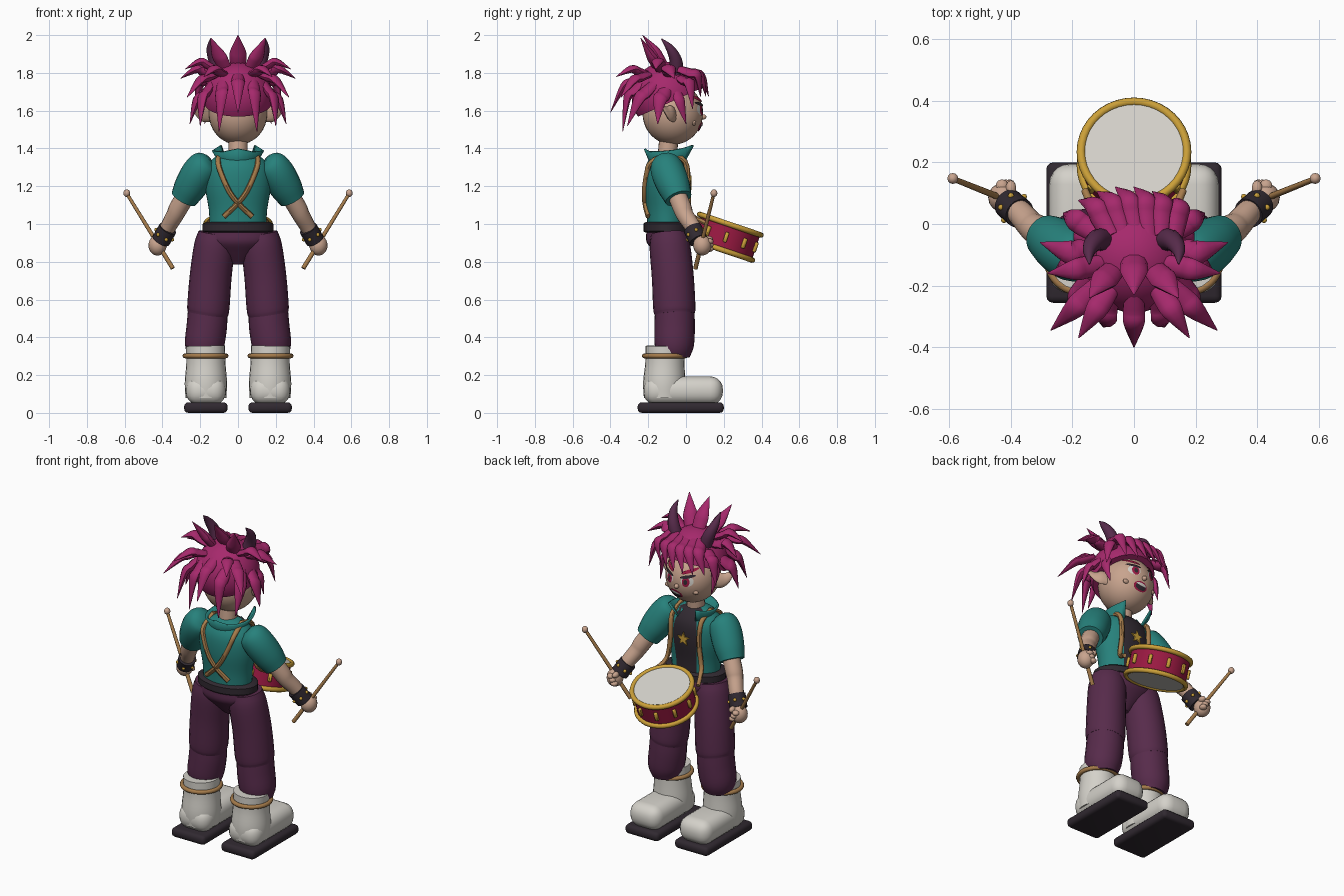
import bpy, bmesh, math
from mathutils import Vector, Matrix

if "Cube" in bpy.data.objects:
    bpy.data.objects.remove(bpy.data.objects["Cube"])


def material(name, r, g, b):
    m = bpy.data.materials.new(name)
    m.diffuse_color = (r, g, b, 1)
    m.use_nodes = True
    m.node_tree.nodes["Principled BSDF"].inputs["Base Color"].default_value = m.diffuse_color
    return m


MAGENTA = material("magenta hair", .38, .022, .15)
TEAL = material("teal cloth", .02, .22, .20)
PLUM = material("plum cloth", .095, .024, .07)
WHITE = material("off white", .66, .64, .59)
DARK = material("near black", .03, .022, .03)
SKIN = material("skin", .58, .37, .27)
GOLD = material("gold", .60, .35, .04)
TAN = material("tan leather", .38, .20, .07)
CRIMSON = material("crimson", .33, .01, .055)


def finish(name, bm, mat, angle=45):
    bmesh.ops.recalc_face_normals(bm, faces=bm.faces)
    me = bpy.data.meshes.new(name)
    bm.to_mesh(me)
    bm.free()
    me.materials.append(mat)
    for p in me.polygons:
        p.use_smooth = True
    me.set_sharp_from_angle(angle=math.radians(angle))
    ob = bpy.data.objects.new(name, me)
    bpy.context.collection.objects.link(ob)
    return ob


def catmull(pts, steps):
    p = [Vector(q) for q in pts]
    p = [2 * p[0] - p[1]] + p + [2 * p[-1] - p[-2]]
    out = []
    for i in range(1, len(p) - 2):
        a, b, c, d = p[i - 1:i + 3]
        for k in range(steps):
            t = k / steps
            out.append(.5 * (2 * b + (c - a) * t + (2 * a - 5 * b + 4 * c - d) * t ** 2
                             + (3 * b - a - 3 * c + d) * t ** 3))
    return out + [p[-2]]


def tube(name, pts, mat, n=16, flat=1.0, up=(0, 1, 0), steps=4):
    """Loft round or flattened rings through points (x, y, z, radius)."""
    path = catmull(pts, steps)
    bm, rings = bmesh.new(), []
    for i, q in enumerate(path):
        t = (path[min(i + 1, len(path) - 1)] - path[max(i - 1, 0)]).to_3d().normalized()
        a = t.cross(Vector(up)).normalized()
        b = a.cross(t)
        r = max(q[3], .002)
        rings.append([bm.verts.new(q.to_3d() + r * (math.cos(w) * a + flat * math.sin(w) * b))
                      for w in (math.tau * k / n for k in range(n))])
    for r0, r1 in zip(rings, rings[1:]):
        for k in range(n):
            bm.faces.new((r0[k], r0[(k + 1) % n], r1[(k + 1) % n], r1[k]))
    bm.faces.new(rings[0])
    bm.faces.new(rings[-1])
    return finish(name, bm, mat)


def ball(name, c, s, mat, seg=16):
    bm = bmesh.new()
    bmesh.ops.create_uvsphere(bm, u_segments=seg, v_segments=seg * 3 // 4, radius=1,
                              matrix=Matrix.Translation(c) @ Matrix.Diagonal((*s, 1)))
    return finish(name, bm, mat)


def box(name, M, size, mat, bevel, seg=3):
    bm = bmesh.new()
    bmesh.ops.create_cube(bm, size=1, matrix=Matrix.Diagonal((*size, 1)))
    bmesh.ops.bevel(bm, geom=bm.edges[:], offset=bevel, segments=seg, profile=.5, affect='EDGES')
    bm.transform(M)
    return finish(name, bm, mat)


def cylinder(name, M, r, h, mat, n=40):
    bm = bmesh.new()
    bmesh.ops.create_cone(bm, cap_ends=True, segments=n, radius1=r, radius2=r, depth=h, matrix=M)
    return finish(name, bm, mat)


def ring(name, M, R, r, mat, n=40, m=8):
    bm = bmesh.new()
    g = [[bm.verts.new(M @ Vector(((R + r * math.cos(v)) * math.cos(u),
                                   (R + r * math.cos(v)) * math.sin(u), r * math.sin(v))))
          for v in (math.tau * j / m for j in range(m))] for u in (math.tau * i / n for i in range(n))]
    for i in range(n):
        for j in range(m):
            i2, j2 = (i + 1) % n, (j + 1) % m
            bm.faces.new((g[i][j], g[i2][j], g[i2][j2], g[i][j2]))
    return finish(name, bm, mat, 80)


T = Matrix.Translation
HEAD, HS = Vector((0, -.07, 1.585)), (.155, .16, .165)


def decal(name, cx, cz, rx, rz, mat, off, rot=0):
    """Thin elliptical patch that follows the face."""
    bm, c, s = bmesh.new(), math.cos(rot), math.sin(rot)
    def at(u, v):
        x, z = cx + u * c - v * s, cz + u * s + v * c
        k = 1 - (x / HS[0]) ** 2 - ((z - HEAD.z) / HS[2]) ** 2
        return bm.verts.new((x, HEAD.y + HS[1] * math.sqrt(max(k, 0)) + off, z))
    ang = [math.tau * i / 20 for i in range(20)]
    mid, inner, outer = at(0, 0), *[[at(f * rx * math.cos(w), f * rz * math.sin(w)) for w in ang]
                                    for f in (.5, 1)]
    for i in range(20):
        j = (i + 1) % 20
        bm.faces.new((mid, inner[j], inner[i]))
        bm.faces.new((inner[i], inner[j], outer[j], outer[i]))
    ob = finish(name, bm, mat)
    if ob.data.polygons[0].normal.y < 0:
        ob.data.flip_normals()


# legs, boots and arms on both sides
for s, side in ((1, "right"), (-1, "left")):
    X = lambda *pts: [(s * p[0], *p[1:]) for p in pts]
    box("sole_" + side, T((s * .17, -.028, .028)), (.23, .456, .056), DARK, .022)
    box("boot_foot_" + side, T((s * .17, -.015, .118)), (.212, .42, .15), WHITE, .066, 5)
    tube("boot_shaft_" + side, X((.17, -.115, .08, .108), (.17, -.115, .16, .112),
         (.17, -.112, .26, .104), (.172, -.112, .355, .103)), WHITE, 24)
    ring("boot_strap_" + side, T((s * .172, -.112, .302)), .109, .013, TAN)
    tube("trouser_shin_" + side, X((.175, -.065, .30, .085), (.177, -.062, .36, .104),
         (.165, -.06, .46, .107), (.16, -.06, .55, .104)), PLUM, 20)
    tube("trouser_thigh_" + side, X((.162, -.06, .52, .106), (.157, -.062, .56, .112),
         (.145, -.07, .72, .111), (.125, -.085, .88, .108), (.115, -.09, .95, .095)), PLUM, 20)
    tube("sleeve_" + side, X((.15, -.115, 1.345, .03), (.17, -.11, 1.325, .075), (.205, -.095, 1.275, .09),
         (.25, -.065, 1.2, .087), (.287, -.04, 1.135, .072)), TEAL, 20)
    tube("arm_" + side, X((.27, -.05, 1.16, .05), (.315, -.02, 1.085, .05), (.335, -.004, 1.045, .046),
         (.37, .035, .985, .042), (.405, .065, .92, .036)), SKIN, 16)
    w0, w1 = Vector((s * .372, .035, .975)), Vector((s * .408, .066, .912))
    tube("wristband_" + side, [(*w0, .05), (*w1, .05)], DARK, 20, steps=1)
    q = (w1 - w0).to_track_quat('Z', 'Y')
    for k in range(6):
        w = math.tau * k / 6
        c = (w0 + w1) / 2 + q @ Vector((.05 * math.cos(w), .05 * math.sin(w), 0))
        ball("wrist_stud_" + side, c, (.01, .01, .01), GOLD, 8)
    ball("hand_" + side, (s * .426, .086, .887), (.048, .048, .054), SKIN)
    for k in range(3):
        ball("finger_" + side, (s * (.405 + .012 * k), .122, .868 + .02 * k), (.022, .024, .016), SKIN, 10)
    ball("thumb_" + side, (s * .40, .115, .92), (.018, .028, .018), SKIN, 10)
    tube("drumstick_" + side, X((.345, .05, .765, .012), (.588, .147, 1.16, .009)), TAN, 10, steps=1)
    ball("drumstick_tip_" + side, (s * .589, .148, 1.163), (.018, .018, .02), SKIN, 12)

    # shoulder straps, crossing on the back and running down to the drum
    tube("strap_front_" + side, X((.10, -.10, 1.375, .014), (.10, -.005, 1.33, .014), (.098, .012, 1.2, .014),
         (.12, .02, 1.06, .014), (.16, .11, 1.0, .012)), TAN, 8)
    tube("strap_back_" + side, X((.10, -.10, 1.375, .014), (.105, -.185, 1.325, .014), (.09, -.207, 1.27, .014),
         (.045, -.220, 1.17, .014), (-.01, -.215, 1.10, .014), (-.075, -.2, 1.04, .014)), TAN, 8)

    # pointed ears, horns and facial features
    tube("ear_" + side, X((.135, -.06, 1.575, .035), (.175, -.08, 1.585, .045), (.205, -.105, 1.60, .03),
         (.235, -.14, 1.64, .003)), SKIN, 12, .4)
    tube("horn_" + side, X((.10, -.05, 1.80, .038), (.125, -.055, 1.87, .033), (.145, -.085, 1.93, .022),
         (.145, -.13, 1.98, .003)), PLUM, 12)
    decal("eye_white_" + side, s * .06, 1.605, .034, .030, WHITE, .003)
    decal("iris_" + side, s * .055, 1.602, .021, .028, CRIMSON, .005)
    decal("pupil_" + side, s * .055, 1.602, .010, .015, DARK, .007)
    decal("lash_" + side, s * .062, 1.634, .040, .009, DARK, .008, s * .2)
    decal("brow_" + side, s * .065, 1.664, .042, .010, CRIMSON, .009, s * .35)
    ball("cheek_" + side, (s * .092, .042, 1.535), (.022, .012, .014), SKIN, 12)

# hips, belt, torso and neck
tube("hips", [(0, -.095, .975, .18), (0, -.09, .91, .185), (0, -.088, .85, .12), (0, -.088, .785, .03)],
     PLUM, 28, .64)
tube("belt", [(0, -.098, .955, .175), (0, -.098, .963, .187), (0, -.098, 1.0, .187), (0, -.098, 1.01, .172)],
     DARK, 32, .68, steps=1)
torso = tube("jacket_torso", [(0, -.1, .99, .15), (0, -.1, 1.08, .155), (0, -.1, 1.2, .174), (0, -.1, 1.3, .165),
             (0, -.1, 1.36, .115), (0, -.1, 1.385, .06)], TEAL, 40, .7)
torso.data.materials.append(DARK)
for p in torso.data.polygons:   # shirt shows between the open jacket fronts
    if p.center.y > -.07 and abs(p.center.x) < .075:
        p.material_index = 1
tube("neck", [(0, -.1, 1.34, .052), (0, -.09, 1.47, .05)], SKIN, 20)

# star badge on the shirt
bm = bmesh.new()
star = []
for i in range(10):
    r, w = (.042 if i % 2 == 0 else .018), math.tau * i / 10 + math.pi / 2
    star.append(bm.verts.new((r * math.cos(w), .022, 1.215 + r * math.sin(w))))
f = bm.faces.new(star)
ext = bmesh.ops.extrude_face_region(bm, geom=[f])
bmesh.ops.translate(bm, vec=(0, .008, 0), verts=[v for v in ext['geom'] if isinstance(v, bmesh.types.BMVert)])
finish("star_badge", bm, GOLD, 30)

# open collar with raised front points
bm, prev = bmesh.new(), None
for i in range(25):
    w = math.radians(35 + 290 * i / 24)
    k = abs(i - 12) / 12
    d = Vector((math.sin(w), math.cos(w), 0))
    top = 1.385 + .035 * k ** 4 + .015 * max(0, 1 - 4 * k)
    c = Vector((0, -.09, 0))
    row = [bm.verts.new(c + d * r + Vector((0, 0, z))) for r, z in ((.075, 1.37), (.10, 1.335), (.122 + .03 * k ** 4, top))]
    if prev:
        for j in range(2):
            bm.faces.new((prev[j], row[j], row[j + 1], prev[j + 1]))
    prev = row
collar = finish("collar", bm, TEAL)
mod = collar.modifiers.new("thickness", 'SOLIDIFY')
mod.thickness = .012

# head, nose and grinning mouth
ball("head", HEAD, HS, SKIN, 32)
ball("nose", (0, .09, 1.567), (.014, .018, .014), SKIN, 12)
decal("mouth", .015, 1.515, .044, .026, CRIMSON, .005, .15)
decal("mouth_inside", .015, 1.513, .034, .018, DARK, .007, .15)
decal("teeth", .015, 1.524, .034, .007, WHITE, .009, .15)

# hair cap trimmed along a sloping hairline
bm = bmesh.new()
bmesh.ops.create_uvsphere(bm, u_segments=32, v_segments=24, radius=.183, matrix=T((0, -.105, 1.675)))
cut = bmesh.ops.bisect_plane(bm, geom=bm.verts[:] + bm.edges[:] + bm.faces[:], plane_co=(0, -.105, 1.635),
                             plane_no=(0, -.45, 1), clear_inner=True)
bmesh.ops.holes_fill(bm, edges=[e for e in bm.edges if e.is_boundary])
finish("hair_cap", bm, MAGENTA)


def spike(name, a, b, c, r):
    up = Vector(b) - Vector((0, -.1, 1.62))
    a, b, c = Vector(a), Vector(b), Vector(c)
    tube(name, [(*a, r * .8), (*a.lerp(b, .6), r), (*b, r * .9), (*c, .002)], MAGENTA, 10, .6, up)


# hair spikes: base, bend, tip, radius (mirrored)
LOCKS = [
    ((.08, -.22, 1.76), (.09, -.31, 1.67), (.10, -.335, 1.49), .036),
    ((.14, -.17, 1.74), (.19, -.25, 1.66), (.20, -.31, 1.52), .038),
    ((.15, -.10, 1.72), (.22, -.14, 1.65), (.255, -.15, 1.53), .04),
    ((.12, -.20, 1.79), (.20, -.28, 1.76), (.27, -.345, 1.67), .036),
    ((.12, -.09, 1.79), (.22, -.09, 1.82), (.305, -.06, 1.77), .04),
    ((.10, -.13, 1.81), (.20, -.15, 1.86), (.28, -.16, 1.82), .036),
    ((.06, -.14, 1.81), (.105, -.19, 1.90), (.145, -.24, 1.985), .042),
    ((.07, -.20, 1.79), (.13, -.29, 1.82), (.18, -.37, 1.78), .036),
    ((.13, -.03, 1.77), (.20, .02, 1.74), (.23, .035, 1.61), .036),
    ((.14, -.06, 1.73), (.18, -.03, 1.64), (.175, .0, 1.53), .03)]
for a, b, c, r in LOCKS:
    for s in (1, -1):
        spike("hair_spike", *[(s * p[0], p[1], p[2]) for p in (a, b, c)], r)
spike("hair_spike_crown", (0, -.10, 1.81), (0, -.165, 1.92), (0, -.23, 2.0), .045)
spike("hair_spike_back", (0, -.22, 1.79), (0, -.33, 1.73), (0, -.40, 1.59), .036)
for x in (-.15, -.09, -.03, .03, .09, .15):   # fringe swept to one side
    spike("fringe", (x * .7 + .03, -.04, 1.82), (x * .95 + .01, .085 - x * x, 1.785),
          (x - .03, .122 - 2 * x * x, 1.675), .034)

# tilted drum
D = T((0, .212, .93)) @ Matrix.Rotation(math.radians(-18.7), 4, 'X')
cylinder("drum_shell", D, .168, .14, CRIMSON)
for z, part in ((.07, "top"), (-.07, "bottom")):
    ring("drum_rim_" + part, D @ T((0, 0, z)), .172, .0145, GOLD)
    cylinder("drum_skin_" + part, D @ T((0, 0, z)), .165, .012, WHITE)
for k in range(10):
    M = D @ Matrix.Rotation(math.tau * k / 10, 4, 'Z') @ T((.172, 0, 0))
    box("drum_lug", M, (.02, .02, .055), GOLD, .004, 1)
